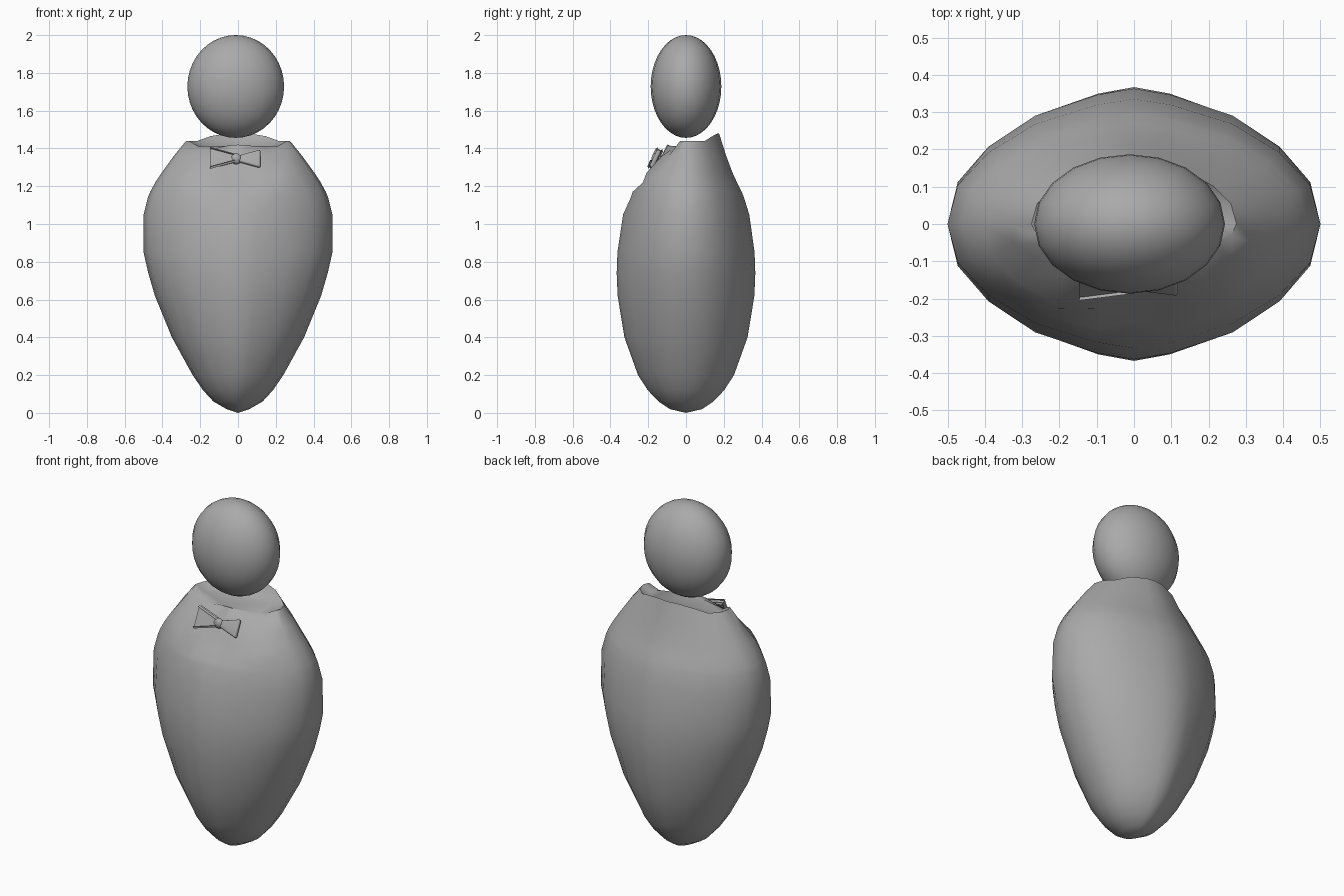
import bpy
import bmesh
import math

cube = bpy.data.objects.get("Cube")
if cube:
    bpy.data.objects.remove(cube, do_unlink=True)

grey = bpy.data.materials.new("plain grey")
grey.use_nodes = True
grey.diffuse_color = (0.4, 0.4, 0.4, 1)
grey.node_tree.nodes["Principled BSDF"].inputs["Base Color"].default_value = (0.4, 0.4, 0.4, 1)


def finish(obj, name, angle=60):
    """Name the part, colour it and shade it smooth."""
    obj.name = name
    obj.data.materials.clear()
    obj.data.materials.append(grey)
    bpy.ops.object.select_all(action="DESELECT")
    obj.select_set(True)
    bpy.context.view_layer.objects.active = obj
    bpy.ops.object.shade_smooth_by_angle(angle=math.radians(angle))


def from_bmesh(bm, name, angle=60):
    bmesh.ops.recalc_face_normals(bm, faces=bm.faces)
    mesh = bpy.data.meshes.new(name)
    bm.to_mesh(mesh)
    bm.free()
    obj = bpy.data.objects.new(name, mesh)
    bpy.context.collection.objects.link(obj)
    finish(obj, name, angle)
    return obj


def ellipsoid(name, centre, radii, segments, rings):
    bpy.ops.mesh.primitive_uv_sphere_add(segments=segments, ring_count=rings, location=centre)
    obj = bpy.context.object
    obj.scale = radii
    finish(obj, name)


# Twenty-sided outline: quarter of the cross-section, from the middle to the side
QUARTER = [(0, 1), (.2, .953), (.53, .8), (.78, .572), (.945, .31), (1, 0)]
RIGHT = [(x, -y) for x, y in QUARTER] + [(x, y) for x, y in QUARTER[-2::-1]]
OUTLINE = RIGHT + [(-x, y) for x, y in RIGHT[-2:0:-1]]

# Body rings: height, half width, front depth, back depth
RINGS = [
    (.02, .06, .085, .085), (.06, .13, .145, .145), (.12, .185, .202, .202),
    (.2, .24, .254, .254), (.4, .35, .326, .326), (.62, .44, .362, .362),
    (.74, .475, .367, .367), (.85, .5, .363, .363), (1.05, .5, .333, .335),
    (1.14, .477, .307, .307), (1.17, .465, .297, .295), (1.22, .438, .285, .27),
    (1.27, .405, .262, .247), (1.36, .34, .16, .213),
]
# Neck rim heights, from the front middle round to the back middle
RIM = [1.42, 1.415, 1.395, 1.4, 1.44, 1.44, 1.44, 1.44, 1.465, 1.48, 1.48]
RIM_HEIGHTS = RIM + RIM[-2:0:-1]


def body_point(u, v, z, rx, front, back):
    x, y = u * rx, v * (front if v < 0 else back)
    # Flattened V-shaped shirt front
    if v < 0 and abs(x) < (z - 1.12) * .9:
        y = max(y, -.28 + (z - 1.14) * .68)
    return x, y, z


bm = bmesh.new()
loops = [[bm.verts.new(body_point(u, v, *ring)) for u, v in OUTLINE] for ring in RINGS]
# Rim, then a shallow dish closing the neck under the head
for scale, floor in ((1, None), (.8, 1.412)):
    loops.append([
        bm.verts.new((u * .275 * scale, v * (.1 if v < 0 else .175) * scale, floor or h))
        for (u, v), h in zip(OUTLINE, RIM_HEIGHTS)])
count = len(OUTLINE)
for low, high in zip(loops, loops[1:]):
    for i in range(count):
        j = (i + 1) % count
        bm.faces.new((low[i], low[j], high[j], high[i]))
tip = bm.verts.new((0, 0, 0))
for i in range(count):
    bm.faces.new((tip, loops[0][(i + 1) % count], loops[0][i]))
bm.faces.new(loops[-1])
from_bmesh(bm, "body", 75)

# Head
ellipsoid("head", (-.012, 0, 1.728), (.256, .187, .272), 20, 20)

# Bow tie: knot and two flared wings, leaning back with the shirt
BOW = (-.01, -.163, 1.345)
ellipsoid("bow_knot", BOW, (.029, .02, .029), 16, 12)
for side, name in ((1, "left_bow_wing"), (-1, "right_bow_wing")):
    bm = bmesh.new()
    bmesh.ops.create_cube(bm, size=2)
    for vert in bm.verts:
        outer = vert.co.x > 0
        vert.co.x = side * (.128 if outer else .015)
        vert.co.z *= .052 if outer else .018
        vert.co.y *= .012
    bmesh.ops.bevel(bm, geom=bm.edges[:], offset=.009, segments=3, profile=.5, affect="EDGES")
    wing = from_bmesh(bm, name)
    wing.location = BOW
    wing.rotation_euler.x = math.radians(-25)
